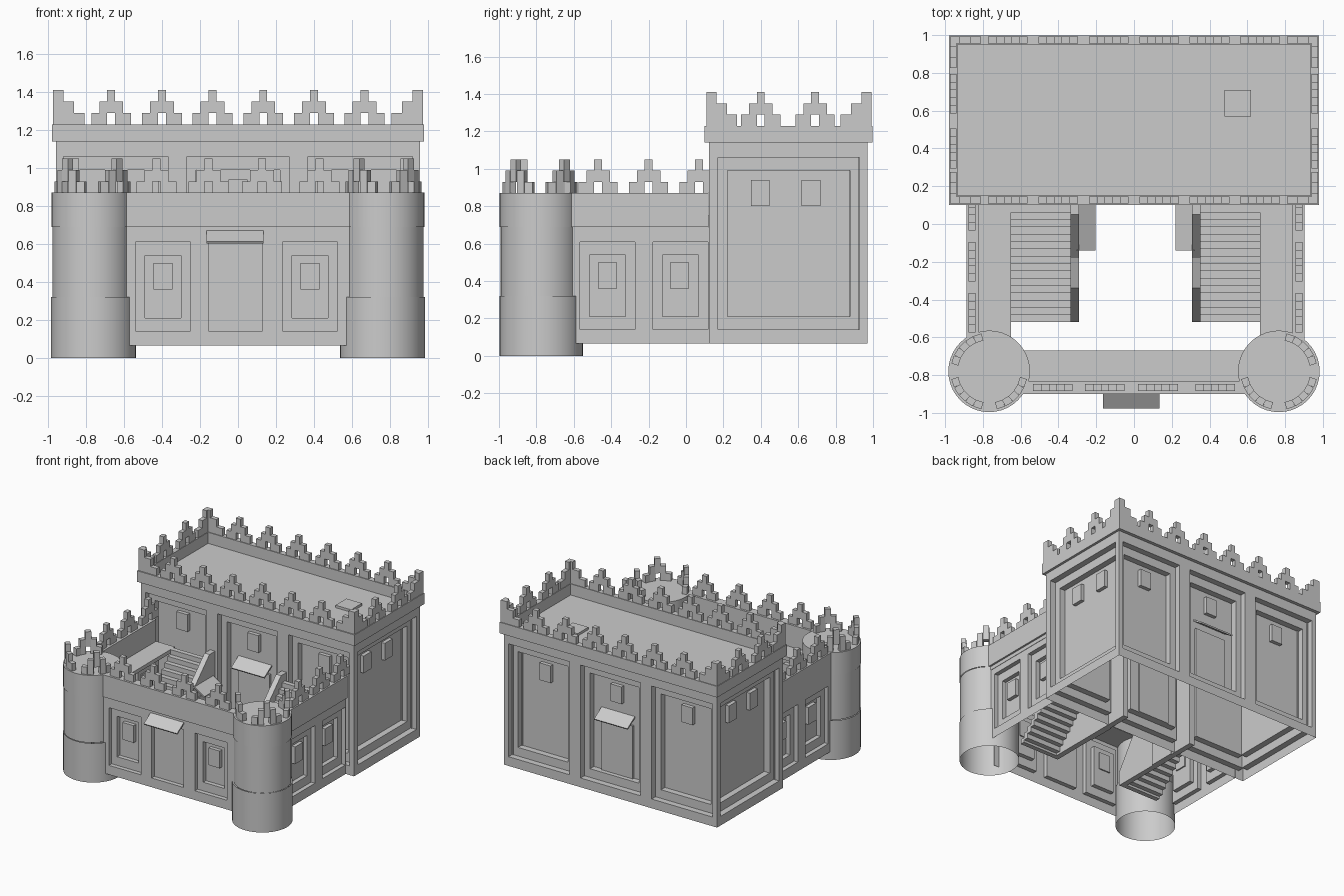
import bpy, bmesh, math
from mathutils import Matrix, Vector

if "Cube" in bpy.data.objects:
    bpy.data.objects.remove(bpy.data.objects["Cube"], do_unlink=True)

stone = bpy.data.materials.new("grey stone")
stone.use_nodes = True
GREY = (0.6, 0.6, 0.6, 1)
stone.diffuse_color = GREY
stone.node_tree.nodes["Principled BSDF"].inputs["Base Color"].default_value = GREY

BASE = 0.065      # underside of the walls
WALK = 0.69       # wall walk height
TOP = 0.87        # curtain parapet top
ROOF = 1.14       # keep roof
CREST = 1.23      # keep parapet top


def place(x=0, y=0, angle=0):
    return Matrix.Translation((x, y, 0)) @ Matrix.Rotation(math.radians(angle), 4, 'Z')


def finish(bm, name, mirror=False, smooth=False, shift=0):
    mesh = bpy.data.meshes.new(name)
    bm.to_mesh(mesh)
    bm.free()
    mesh.materials.append(stone)
    obj = bpy.data.objects.new(name, mesh)
    obj.location.x = shift
    bpy.context.collection.objects.link(obj)
    if mirror:
        obj.modifiers.new("mirror", 'MIRROR').use_mirror_merge = False
    if smooth:
        bpy.ops.object.select_all(action='DESELECT')
        obj.select_set(True)
        bpy.context.view_layer.objects.active = obj
        bpy.ops.object.shade_smooth_by_angle(angle=math.radians(35))


def box(bm, x, y, z, M=Matrix()):
    """Box from three (low, high) ranges."""
    mid = Vector([(a + b) / 2 for a, b in (x, y, z)])
    size = [b - a for a, b in (x, y, z)]
    bmesh.ops.create_cube(bm, size=1, matrix=M @ Matrix.Translation(mid) @ Matrix.Diagonal((*size, 1)))


def push(bm, face, depth):
    new = bmesh.ops.extrude_discrete_faces(bm, faces=[face])["faces"][0]
    bmesh.ops.translate(bm, verts=new.verts, vec=(0, depth, 0))
    return new


def panel_wall(name, M, span, height, panel_z, step, panels, windows=(), door=None, mirror=False):
    """Sheet facing -y with stepped recesses; panels are (start, end, steps)."""
    bm = bmesh.new()
    us = [span[0]] + [e for p in panels for e in p[:2]] + [span[1]]
    zs = [height[0], *panel_z, height[1]]
    grid = [[bm.verts.new((u, 0, z)) for z in zs] for u in us]
    for i in range(len(us) - 1):
        for j in range(3):
            face = bm.faces.new((grid[i][j], grid[i + 1][j], grid[i + 1][j + 1], grid[i][j + 1]))
            if j == 1 and i % 2:
                inner = push(bm, face, step)
                if panels[i // 2][2] > 1:
                    bmesh.ops.inset_individual(bm, faces=[inner], thickness=0.05, use_even_offset=True)
                    centre = inner.calc_center_median().z
                    for v in inner.verts:
                        v.co.z += 0.02 if v.co.z < centre else -0.02
                    push(bm, inner, step)
    deep = step * 2
    for u, z in windows:
        box(bm, (u - 0.05, u + 0.05), (deep - 0.03, deep + 0.01), (z - 0.07, z + 0.07))
    if door:
        box(bm, (-door[0], door[0]), (deep - 0.015, deep + 0.01), (door[1], door[2]))
    bmesh.ops.transform(bm, matrix=M, verts=bm.verts)
    finish(bm, name, mirror)


def awning(name, M, width, z, mirror=False, shift=0):
    bm = bmesh.new()
    tilt = Matrix.Translation((0, 0, z)) @ Matrix.Rotation(math.radians(33), 4, 'X')
    box(bm, (-width / 2, width / 2), (-0.105, 0.01), (-0.012, 0), M @ tilt)
    finish(bm, name, mirror, shift=shift)


STEP = 0.06
COL = 0.042


def merlon(bm, M, z):
    """Stepped battlement with a slot under its middle column."""
    for i in range(-2, 3):
        u, rise = i * COL, STEP * (3 - abs(i))
        box(bm, (u - COL / 2, u + COL / 2), (-0.018, 0.018), (z + (STEP if i == 0 else 0), z + rise), M)


# Keep walls, with awnings set inside the recesses
keep_z, keep_pz = (BASE, ROOF), (0.14, 1.06)
trio = [(-0.92, -0.37, 2), (-0.27, 0.27, 2), (0.37, 0.92, 2)]
trio_windows = [(u, 0.87) for u in (-0.64, 0, 0.64)]
for side, y, angle, inward in (("front", 0.122, 0, 0.09), ("back", 0.971, 180, -0.09)):
    panel_wall(f"keep_{side}_wall", place(0, y, angle), (-0.96, 0.96), keep_z, keep_pz, 0.05, trio,
               trio_windows, (0.14, 0.21, 0.64))
    awning(f"keep_{side}_awning", place(0, y + inward, angle), 0.3, 0.71)
panel_wall("keep_side_walls", place(0.96, 0.5465, 90), (-0.4245, 0.4245), keep_z, keep_pz, 0.05,
           [(-0.375, 0.38, 2)], [(-0.15, 0.87), (0.122, 0.87)], mirror=True)

# Keep roof, parapet and hatch
bm = bmesh.new()
box(bm, (-0.95, 0.95), (0.13, 0.965), (ROOF - 0.03, ROOF))
finish(bm, "keep_roof")
bm = bmesh.new()
for y in ((0.1, 0.15), (0.95, 0.998)):
    box(bm, (-0.98, 0.98), y, (ROOF, CREST))
for x in ((-0.98, -0.935), (0.935, 0.98)):
    box(bm, x, (0.15, 0.95), (ROOF, CREST))
finish(bm, "keep_parapet")
bm = bmesh.new()
box(bm, (0.48, 0.62), (0.57, 0.71), (ROOF, ROOF + 0.02))
finish(bm, "roof_hatch")

# Keep battlements, with solid stepped corners
bm = bmesh.new()
for y in (0.127, 0.974):
    for i in range(6):
        merlon(bm, place(-0.668 + i * 0.267, y), CREST)
for x in (-0.957, 0.957):
    for y in (0.4, 0.69):
        merlon(bm, place(x, y, 90), CREST)
finish(bm, "keep_battlements")
bm = bmesh.new()
for y, inward in ((0.109, 1), (0.992, -1)):
    for i in range(3):
        z = (CREST, CREST + STEP * (3 - i))
        a, b = i * 0.055, (i + 1) * 0.055
        box(bm, (0.975 - b, 0.975 - a), sorted((y, y + inward * 0.036)), z)
        box(bm, (0.939, 0.975), sorted((y + inward * a, y + inward * b)), z)
finish(bm, "keep_corner_battlements", mirror=True)

# Curtain walls
low_z, low_pz = (BASE, WALK), (0.14, 0.61)
panel_wall("gate_wall", place(0, -0.89), (-0.62, 0.62), low_z, low_pz, 0.035,
           [(-0.54, -0.25, 2), (-0.155, 0.13, 1), (0.235, 0.525, 2)], [(-0.395, 0.43), (0.38, 0.43)])
awning("gate_awning", place(-0.015, -0.89), 0.3, 0.67)
panel_wall("side_curtain_walls", place(0.885, 0, 90), (-0.62, 0.125), low_z, low_pz, 0.035,
           [(-0.567, -0.273, 2), (-0.176, 0.118, 2)], [(-0.42, 0.43), (-0.035, 0.43)], mirror=True)

# Curtain parapets and wall walks
COURT = 0.008     # the courtyard sits slightly off centre
bm = bmesh.new()
box(bm, (-0.62, 0.62), (-0.9, -0.83), (WALK, TOP))
finish(bm, "gate_parapet")
bm = bmesh.new()
box(bm, (0.83, 0.895), (-0.62, 0.12), (WALK, TOP))
finish(bm, "side_parapets", mirror=True, shift=COURT)
bm = bmesh.new()
box(bm, (-0.66, 0.66), (-0.885, -0.67), (WALK - 0.03, WALK))
finish(bm, "gate_wall_walk")
bm = bmesh.new()
box(bm, (0.66, 0.88), (-0.7, 0.12), (WALK - 0.03, WALK))
finish(bm, "side_wall_walks", mirror=True, shift=COURT)

# Curtain battlements
bm = bmesh.new()
for x in (-0.43, -0.155, 0.127, 0.43):
    merlon(bm, place(x, -0.865), TOP)
finish(bm, "gate_battlements")
bm = bmesh.new()
for y in (-0.47, -0.2, 0.07):
    merlon(bm, place(0.865, y, 90), TOP)
finish(bm, "side_battlements", mirror=True, shift=COURT)

# Corner towers: three stacked drums, hollow and open underneath
TX, TY = 0.767, -0.78
bm = bmesh.new()
for x, radius, low, high in ((0.761, 0.223, 0, 0.32), (TX, 0.211, 0.32, WALK), (TX, 0.216, WALK, TOP)):
    bmesh.ops.create_cone(bm, cap_ends=True, segments=40, radius1=radius, radius2=radius, depth=high - low,
                          matrix=Matrix.Translation((x, TY + TX - x, (low + high) / 2)))
caps = [f for f in bm.faces if abs(f.normal.z) > 0.9 and f.calc_center_median().z < TOP - 0.01]
bmesh.ops.delete(bm, geom=caps, context='FACES')
finish(bm, "corner_towers", mirror=True, smooth=True)

# Tower battlements follow the rim, open towards the courtyard
bm = bmesh.new()
for heading in (-135, -45, 45):
    for i in range(-2, 3):
        M = place(TX, TY, heading + i * 13.5)
        box(bm, (0.165, 0.203), (-0.022, 0.022), (TOP + (STEP if i == 0 else 0), TOP + STEP * (3 - abs(i))), M)
finish(bm, "tower_battlements", mirror=True)

# Courtyard stairs with open undersides
bm = bmesh.new()
COUNT = 16
tread, rise = 0.62 / COUNT, (WALK - BASE) / COUNT
for i in range(COUNT):
    y, z = -0.52 + i * tread, BASE + i * rise
    box(bm, (0.345, 0.66), (y, y + tread), (max(BASE, z - 0.02), z + rise))
finish(bm, "stair_steps", mirror=True, shift=COURT)

# Stair side walls with sloping rail, running on under the keep
bm = bmesh.new()
profile = [(0.3, BASE), (0.3, 0.75), (0.05, 0.75), (-0.18, 0.52), (-0.34, 0.46), (-0.52, 0.18), (-0.52, BASE)]
face = bm.faces.new([bm.verts.new((0.3, y, z)) for y, z in profile])
solid = bmesh.ops.extrude_face_region(bm, geom=[face])["geom"]
bmesh.ops.translate(bm, verts=[g for g in solid if isinstance(g, bmesh.types.BMVert)], vec=(0.045, 0, 0))
bmesh.ops.recalc_face_normals(bm, faces=bm.faces)
finish(bm, "stair_side_walls", mirror=True, shift=COURT)
bm = bmesh.new()
box(bm, (0.292, 0.3), (-0.13, 0.09), (BASE, 0.46))
finish(bm, "stair_doors", mirror=True, shift=COURT)
awning("stair_awnings", place(0.3, -0.02, -90), 0.24, 0.56, mirror=True, shift=COURT)
